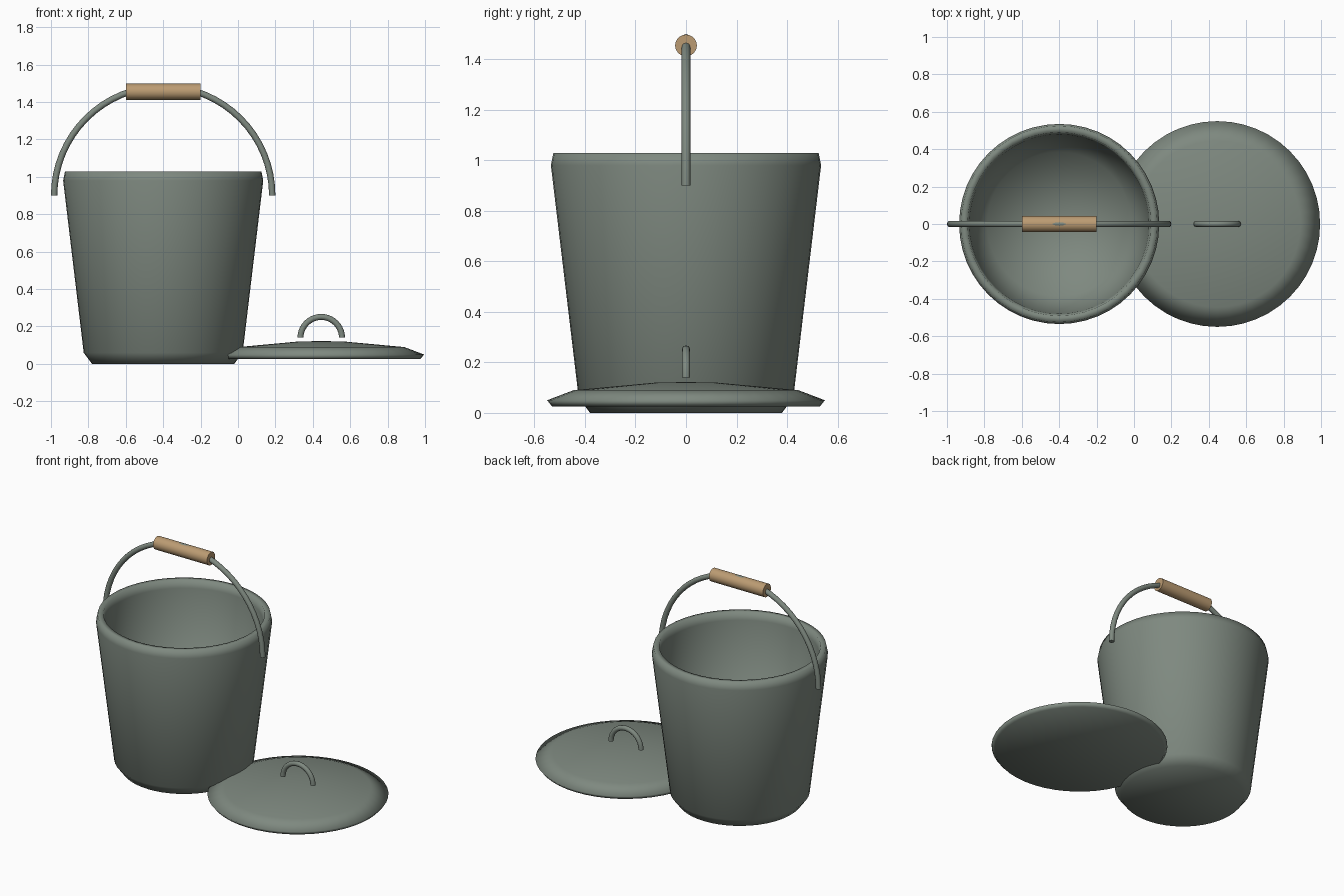
import bpy, bmesh, math
from mathutils import Vector, Matrix

cube = bpy.data.objects.get("Cube")
if cube:
    bpy.data.objects.remove(cube, do_unlink=True)


def make_material(name, color):
    mat = bpy.data.materials.new(name)
    mat.use_nodes = True
    mat.diffuse_color = color
    mat.node_tree.nodes["Principled BSDF"].inputs["Base Color"].default_value = color
    return mat


enamel = make_material("grey green enamel", (0.21, 0.25, 0.215, 1))
wood = make_material("light wood", (0.50, 0.33, 0.17, 1))


def finish(bm, name, mat, location, sharp=None):
    bmesh.ops.recalc_face_normals(bm, faces=bm.faces)
    mesh = bpy.data.meshes.new(name)
    bm.to_mesh(mesh)
    bm.free()
    mesh.materials.append(mat)
    obj = bpy.data.objects.new(name, mesh)
    obj.location = location
    bpy.context.collection.objects.link(obj)
    bpy.ops.object.select_all(action="DESELECT")
    obj.select_set(True)
    bpy.context.view_layer.objects.active = obj
    if sharp:
        bpy.ops.object.shade_smooth_by_angle(angle=math.radians(sharp))
    else:
        bpy.ops.object.shade_smooth()
    return obj


def lathe(name, profile, mat, location, steps=48):
    """Spin a (radius, height) profile about the vertical axis."""
    bm = bmesh.new()
    verts = [bm.verts.new((r, 0, z)) for r, z in profile]
    edges = [bm.edges.new(pair) for pair in zip(verts, verts[1:])]
    bmesh.ops.spin(bm, geom=verts + edges, axis=(0, 0, 1), cent=(0, 0, 0),
                   angle=math.tau, steps=steps, use_duplicate=False)
    bmesh.ops.remove_doubles(bm, verts=bm.verts, dist=0.0005)
    return finish(bm, name, mat, location)


def half_hoop(name, radius, tube, mat, location, steps=32, sides=12):
    """Half circle of round rod standing in the xz plane, with capped ends."""
    bm = bmesh.new()
    place = Matrix.Translation((radius, 0, 0))
    ring = bmesh.ops.create_circle(bm, cap_ends=False, segments=sides,
                                   radius=tube, matrix=place)["verts"]
    edges = list({e for v in ring for e in v.link_edges})
    bmesh.ops.spin(bm, geom=ring + edges, axis=(0, -1, 0), cent=(0, 0, 0),
                   angle=math.pi, steps=steps, use_duplicate=False)
    bmesh.ops.holes_fill(bm, edges=[e for e in bm.edges if e.is_boundary], sides=0)
    return finish(bm, name, mat, location, sharp=40)


# Bucket: outer wall, rim, inner wall and floor
lathe("bucket", [(0, 0), (0.38, 0), (0.425, 0.06), (0.535, 0.98), (0.525, 1.03),
                 (0.49, 1.03), (0.48, 0.98), (0.385, 0.1), (0, 0.1)],
      enamel, (-0.4, 0, 0))

# Lid lying beside the bucket
lathe("lid", [(0, 0.025), (0.53, 0.025), (0.55, 0.05), (0.445, 0.09),
              (0.12, 0.12), (0, 0.122)], enamel, (0.445, 0, 0))
half_hoop("lid_handle", 0.111, 0.016, enamel, (0.445, 0, 0.14), steps=20)

# Carrying handle with a wooden grip
half_hoop("carrying_handle", 0.583, 0.017, enamel, (-0.4, 0, 0.9))
bm = bmesh.new()
bmesh.ops.create_cone(bm, cap_ends=True, segments=24, radius1=0.043, radius2=0.043,
                      depth=0.4, matrix=Matrix.Rotation(math.pi / 2, 4, "Y"))
finish(bm, "wooden_grip", wood, Vector((-0.4, 0, 1.455)), sharp=40)
